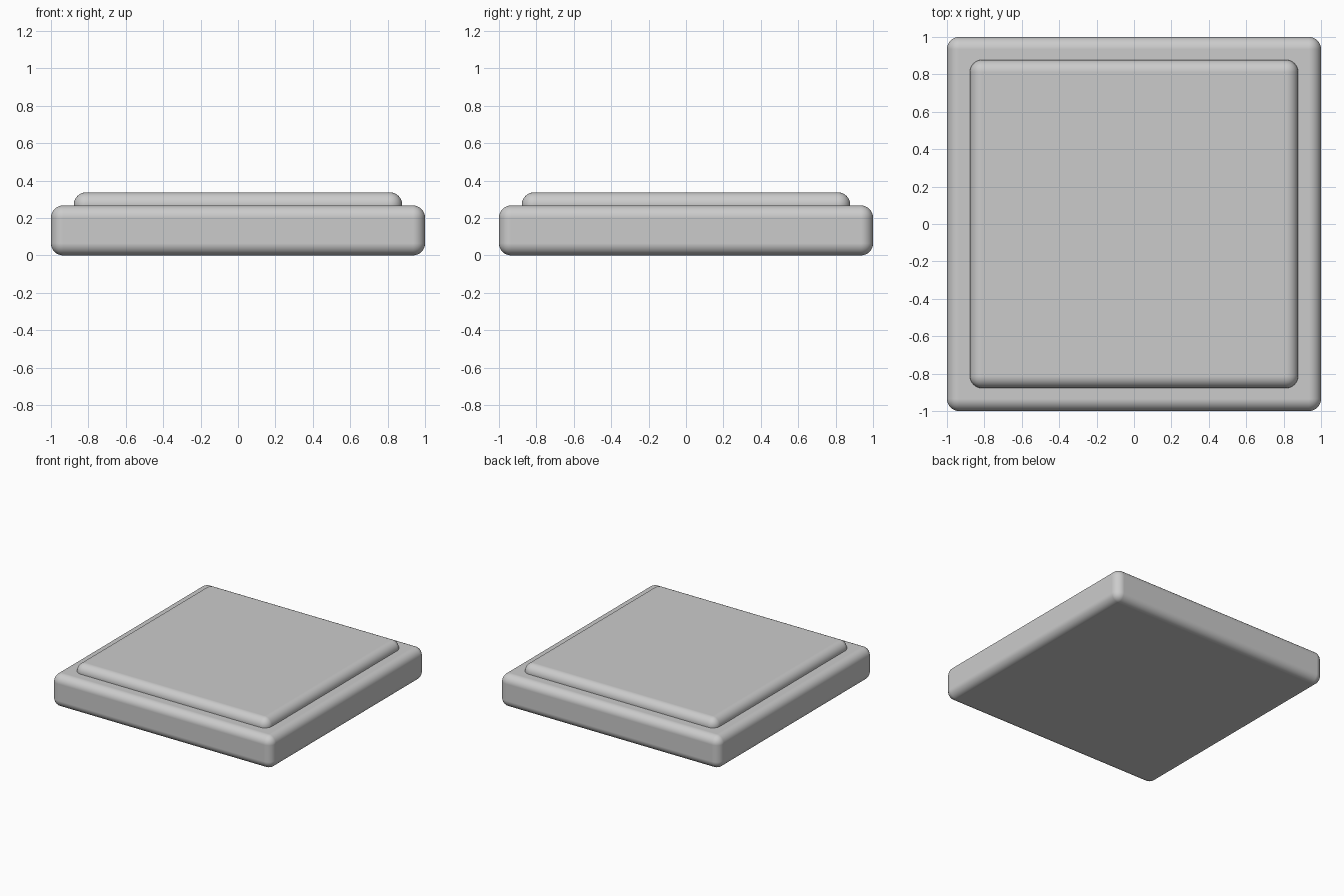
import bpy

if "Cube" in bpy.data.objects:
    bpy.data.objects.remove(bpy.data.objects["Cube"])


def rounded_slab(name, width, z0, z1, radius):
    """Square slab with evenly rounded edges and corners."""
    bpy.ops.mesh.primitive_cube_add(size=1, location=(0, 0, (z0 + z1) / 2))
    slab = bpy.context.object
    slab.name = name
    slab.scale = (width, width, z1 - z0)
    bpy.ops.object.transform_apply(location=False, rotation=False, scale=True)
    bevel = slab.modifiers.new("rounded_edges", 'BEVEL')
    bevel.width = radius
    bevel.segments = 8
    bevel.limit_method = 'NONE'
    bevel.harden_normals = True
    bpy.ops.object.shade_smooth()
    return slab


# Thick base plate
rounded_slab("base_plate", 2.0, 0.0, 0.267, 0.065)

# Slightly smaller raised top, sunk into the base
rounded_slab("raised_top", 1.755, 0.14, 0.337, 0.065)
